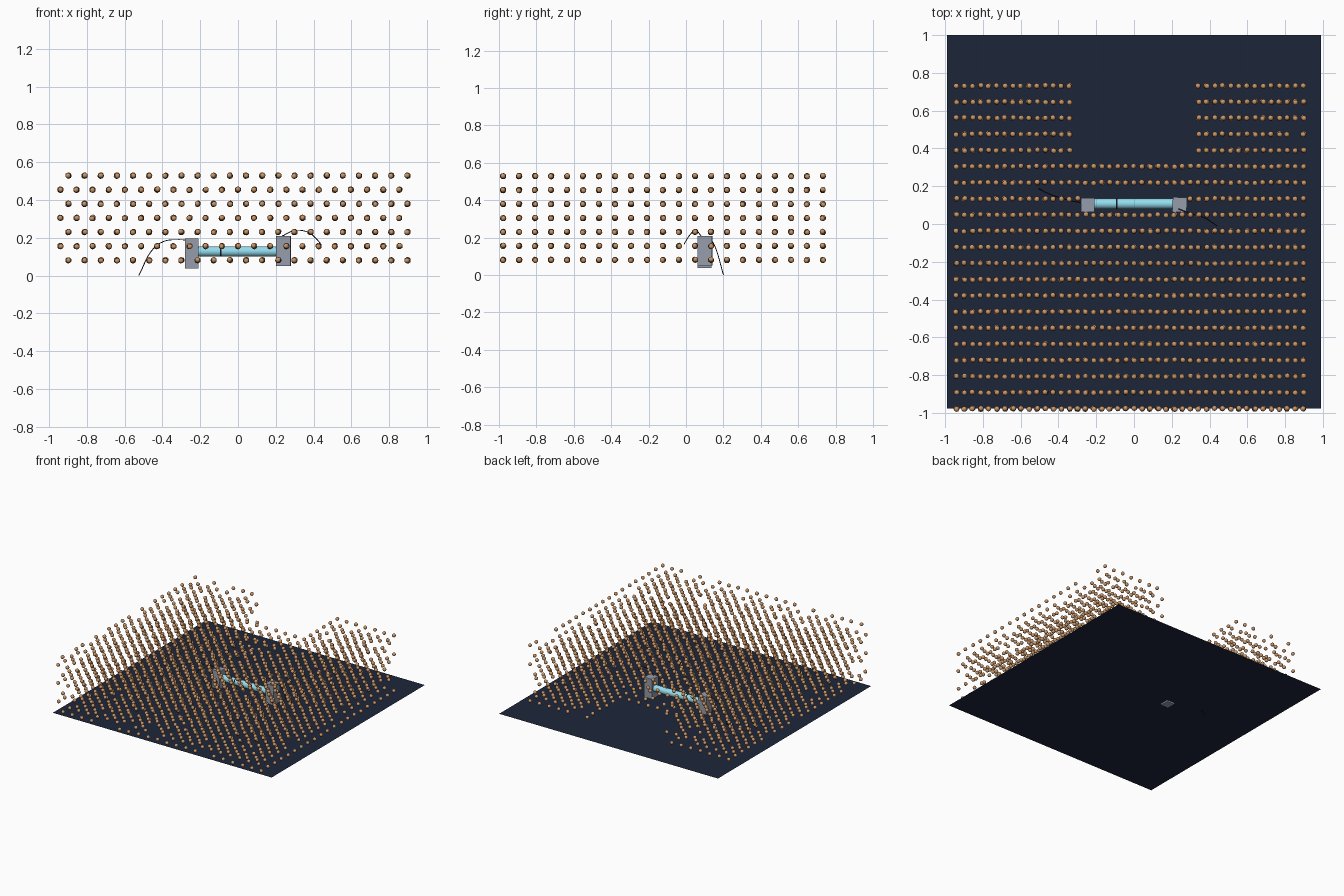
import bpy, bmesh, math, random
from mathutils import Vector

if "Cube" in bpy.data.objects:
    bpy.data.objects.remove(bpy.data.objects["Cube"])

random.seed(11)


def material(name, rgb):
    m = bpy.data.materials.new(name)
    m.diffuse_color = (*rgb, 1)
    m.use_nodes = True
    m.node_tree.nodes["Principled BSDF"].inputs["Base Color"].default_value = m.diffuse_color
    return m


NAVY = material("navy", (0.012, 0.019, 0.042))
COPPER = material("copper", (0.60, 0.31, 0.14))
GLASS = material("pale_blue", (0.30, 0.72, 0.86))
DARK = material("dark", (0.01, 0.01, 0.012))
STEEL = material("steel", (0.30, 0.34, 0.41))

AXIS_Y, AXIS_Z = 0.107, 0.128
FLOOR_Z = 0.049


def finish(obj, name, mat):
    obj.name = name
    obj.data.materials.append(mat)
    return obj


def box(name, size, loc, mat, rot=(0, 0, 0)):
    bpy.ops.mesh.primitive_cube_add(size=1, location=loc, rotation=rot)
    obj = bpy.context.object
    obj.scale = size
    return finish(obj, name, mat)


def tube(name, x0, x1, radius, mat):
    bpy.ops.mesh.primitive_cylinder_add(
        vertices=24, radius=radius, depth=x1 - x0,
        location=((x0 + x1) / 2, AXIS_Y, AXIS_Z), rotation=(0, math.pi / 2, 0))
    bpy.ops.object.shade_smooth_by_angle()
    return finish(bpy.context.object, name, mat)


def wire(name, pts):
    cu = bpy.data.curves.new(name, 'CURVE')
    cu.dimensions = '3D'
    cu.bevel_depth = 0.0025
    cu.bevel_resolution = 1
    sp = cu.splines.new('BEZIER')
    sp.bezier_points.add(len(pts) - 1)
    for bp, p in zip(sp.bezier_points, pts):
        bp.co = p
        bp.handle_left_type = bp.handle_right_type = 'AUTO'
    cu.materials.append(DARK)
    bpy.context.collection.objects.link(bpy.data.objects.new(name, cu))


# Floor sheet, pierced by the left end block and wire
bpy.ops.mesh.primitive_plane_add(size=1, location=(0, 0.011, FLOOR_Z))
floor = finish(bpy.context.object, "floor", NAVY)
floor.scale = (1.978, 1.978, 1)

# Glass tube with a dark seam and faint joints
tube("glass_tube", -0.215, 0.21, 0.027, GLASS)
tube("dark_seam", -0.096, -0.088, 0.0275, DARK)
for i, x in enumerate((0.0, 0.1)):
    tube(f"tube_joint_{i}", x - 0.002, x + 0.002, 0.0274, GLASS)

# End blocks
box("left_end_block", (0.070, 0.075, 0.158), (-0.245, 0.100, 0.116), STEEL)
box("right_end_block", (0.076, 0.078, 0.160), (0.242, 0.102, 0.130), STEEL,
    (0, 0, math.radians(-3)))

# Loose wires
wire("left_wire", [(-0.25, 0.11, 0.185), (-0.32, 0.12, 0.19),
                   (-0.395, 0.14, 0.18), (-0.45, 0.16, 0.14), (-0.525, 0.20, 0.001)])
wire("right_wire", [(0.235, 0.08, 0.21), (0.30, 0.055, 0.238),
                    (0.37, 0.035, 0.23), (0.41, 0.01, 0.20), (0.44, -0.01, 0.165)])


# Staggered block of copper beads, open behind the tube and close around it
def is_open(p):
    if abs(p.x) < 0.325 and p.y > 0.35:
        return True
    if abs(p.x) < 0.27 and abs(p.y - AXIS_Y) < 0.045:
        return True
    nearest = Vector((max(-0.25, min(0.25, p.x)), AXIS_Y, AXIS_Z))
    return (p - nearest).length < 0.08


tmp = bmesh.new()
bmesh.ops.create_icosphere(tmp, subdivisions=2, radius=0.0145)
tmp.verts.index_update()
ball = [v.co.copy() for v in tmp.verts]
ball_faces = [[v.index for v in f.verts] for f in tmp.faces]
tmp.free()

STEP = 0.0855
JITTER = 0.003
verts, faces = [], []
for j in range(21):
    for k in range(7):
        for i in range(22):
            p = Vector((-0.898 + STEP * i - (STEP / 2 if k % 2 else 0),
                        -0.978 + STEP * j, 0.081 + 0.0747 * k))
            if is_open(p) or random.random() > 0.88:
                continue
            p += Vector([random.uniform(-JITTER, JITTER) for _ in range(3)])
            p.y = max(p.y, -0.9855)
            n = len(verts)
            verts += [(p + c)[:] for c in ball]
            faces += [[n + a for a in f] for f in ball_faces]
me = bpy.data.meshes.new("copper_beads")
me.from_pydata(verts, [], faces)
me.polygons.foreach_set("use_smooth", [True] * len(me.polygons))
beads = bpy.data.objects.new("copper_beads", me)
bpy.context.collection.objects.link(beads)
me.materials.append(COPPER)
